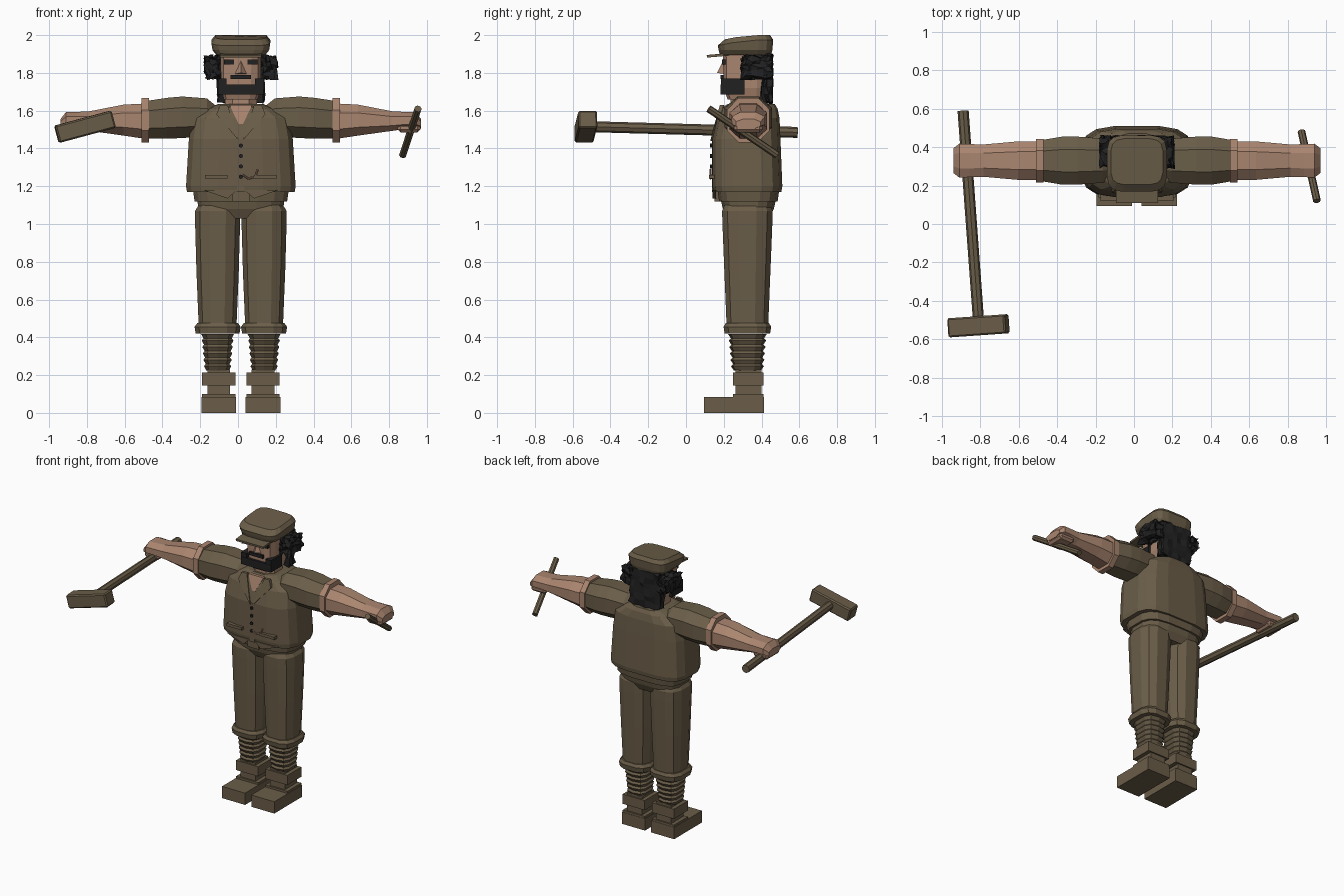
import bpy, bmesh, math, random
from mathutils import Vector, Matrix

random.seed(4)
if "Cube" in bpy.data.objects:
    bpy.data.objects.remove(bpy.data.objects["Cube"], do_unlink=True)

CX, CY = 0.015, 0.33     # body axis


def material(name, rgb):
    m = bpy.data.materials.new(name)
    m.use_nodes = True
    m.diffuse_color = (*rgb, 1)
    m.node_tree.nodes["Principled BSDF"].inputs["Base Color"].default_value = (*rgb, 1)
    return m


BROWN = material("drab brown", (0.145, 0.11, 0.065))
SKIN = material("skin", (0.40, 0.235, 0.16))
BLACK = material("black hair", (0.015, 0.015, 0.016))


def finish(name, bm, mat):
    bmesh.ops.recalc_face_normals(bm, faces=bm.faces)
    me = bpy.data.meshes.new(name)
    bm.to_mesh(me)
    bm.free()
    me.materials.append(mat)
    ob = bpy.data.objects.new(name, me)
    bpy.context.collection.objects.link(ob)
    return ob


def loft(name, mat, rings, n=12, power=2.6, axis="z"):
    """Skin squared-off rings (position, centre a, centre b, radius a, radius b)."""
    outline = []
    for i in range(n):
        a = 2 * math.pi * (i + 0.5) / n
        c, s = math.cos(a), math.sin(a)
        outline.append((math.copysign(abs(c) ** (2 / power), c),
                        math.copysign(abs(s) ** (2 / power), s)))
    k = max(abs(p[0]) for p in outline)
    bm = bmesh.new()
    loops = []
    for t, ca, cb, ra, rb in rings:
        pts = [(ca + ra * u / k, cb + rb * v / k) for u, v in outline]
        loops.append([bm.verts.new((a, b, t) if axis == "z" else (t, a, b)) for a, b in pts])
    for lo, hi in zip(loops, loops[1:]):
        for i in range(n):
            j = (i + 1) % n
            bm.faces.new((lo[i], lo[j], hi[j], hi[i]))
    bm.faces.new(loops[0])
    bm.faces.new(loops[-1])
    return finish(name, bm, mat)


def box(name, mat, x, y, z, bevel=0.0, rot=None):
    """Box from (low, high) pairs."""
    bm = bmesh.new()
    bmesh.ops.create_cube(bm, size=1)
    bmesh.ops.scale(bm, vec=(x[1] - x[0], y[1] - y[0], z[1] - z[0]), verts=bm.verts)
    if bevel:
        bmesh.ops.bevel(bm, geom=bm.edges[:], offset=bevel, segments=1, affect="EDGES")
    if rot:
        bmesh.ops.transform(bm, matrix=rot, verts=bm.verts)
    bmesh.ops.translate(bm, vec=(sum(x) / 2, sum(y) / 2, sum(z) / 2), verts=bm.verts)
    return finish(name, bm, mat)


def rod(name, mat, a, b, r):
    a, b = Vector(a), Vector(b)
    bm = bmesh.new()
    bmesh.ops.create_cone(bm, cap_ends=True, segments=8, radius1=r, radius2=r, depth=(b - a).length)
    m = Matrix.Translation((a + b) / 2) @ (b - a).to_track_quat("Z", "Y").to_matrix().to_4x4()
    bmesh.ops.transform(bm, matrix=m, verts=bm.verts)
    return finish(name, bm, mat)


def chest_y(z):
    return 0.143 if z < 1.45 else 0.143 + (z - 1.45) * 0.28


def plate(name, mat, pts, lift=0.008, depth=0.02):
    """Flat piece lying on the chest front, from (x, z) points."""
    bm = bmesh.new()
    f = [bm.verts.new((CX + x, chest_y(z) - lift, z)) for x, z in pts]
    b = [bm.verts.new((CX + x, chest_y(z) - lift + depth, z)) for x, z in pts]
    bm.faces.new(f)
    bm.faces.new(b)
    for i in range(len(f)):
        j = (i + 1) % len(f)
        bm.faces.new((f[i], f[j], b[j], b[i]))
    return finish(name, bm, mat)


def hair(name, x, y, z, jitter=0.014):
    """Shaggy clump: subdivided box with jittered points."""
    bm = bmesh.new()
    bmesh.ops.create_cube(bm, size=1)
    bmesh.ops.subdivide_edges(bm, edges=bm.edges[:], cuts=5, use_grid_fill=True)
    for v in bm.verts:
        p = [sum(r) / 2 + c * (r[1] - r[0]) for c, r in zip(v.co, (x, y, z))]
        v.co = [c + random.uniform(-jitter, jitter) for c in p]
    return finish(name, bm, BLACK)


# Torso, belt and hips
loft("vest", BROWN, [
    (1.17, CX, 0.325, 0.285, 0.18), (1.2, CX, 0.325, 0.29, 0.185),
    (1.45, CX, 0.32, 0.275, 0.18), (1.56, CX, 0.33, 0.255, 0.165),
    (1.61, CX, 0.335, 0.18, 0.15), (1.635, CX, 0.345, 0.12, 0.125)], n=16, power=3.6)
loft("shirt_hem", BROWN, [
    (1.12, CX, 0.33, 0.245, 0.155), (1.19, CX, 0.33, 0.255, 0.165)], n=16, power=3.4)
loft("trouser_waist", BROWN, [
    (1.03, CX, CY, 0.17, 0.11), (1.08, CX, CY, 0.225, 0.135),
    (1.125, CX, CY, 0.23, 0.145)], n=16, power=3.2)
box("belt_front", BROWN, (CX - 0.045, CX + 0.045), (0.15, 0.2), (1.12, 1.19))

# Open neck, lapels, buttons, pockets and watch chain
plate("shirt_v", BROWN, [(-0.09, 1.62), (0, 1.43), (0.09, 1.62)], 0.004)
plate("neck_skin_v", SKIN, [(-0.06, 1.63), (-0.012, 1.53), (0.012, 1.53), (0.06, 1.63)], 0.01)
plate("button_band", BROWN, [(-0.02, 1.17), (0.02, 1.17), (0.02, 1.45), (-0.02, 1.45)], 0.006)
for z in (1.415, 1.36, 1.305, 1.25):
    rod("button", BLACK, (CX, 0.128, z), (CX, 0.15, z), 0.011)
for s in (-1, 1):
    plate("lapel", BROWN, [(s * 0.01, 1.44), (s * 0.06, 1.5), (s * 0.13, 1.58),
                           (s * 0.11, 1.63), (s * 0.07, 1.63)], 0.014)
    plate("vest_corner", BROWN, [(s * 0.02, 1.18), (s * 0.07, 1.135), (s * 0.2, 1.18)], 0.004)
    plate("pocket", BROWN, [(s * 0.07, 1.24), (s * 0.19, 1.24),
                            (s * 0.19, 1.26), (s * 0.07, 1.26)], 0.022, 0.03)
chain = [(0.01, 1.26), (0.04, 1.24), (0.075, 1.25), (0.09, 1.29)]
for (xa, za), (xb, zb) in zip(chain, chain[1:]):
    rod("watch_chain", SKIN, (CX + xa, 0.13, za), (CX + xb, 0.13, zb), 0.005)

# Neck, head and face
loft("neck", SKIN, [(1.56, CX, 0.32, 0.085, 0.085), (1.72, CX, 0.32, 0.085, 0.085)], n=8)
loft("head", SKIN, [
    (1.66, CX, 0.32, 0.09, 0.1), (1.72, CX, 0.315, 0.105, 0.115),
    (1.92, CX, 0.315, 0.108, 0.12)], n=12, power=4)
bm = bmesh.new()
nose = [bm.verts.new((CX + x, y, z)) for x, y, z in
        ((-0.032, 0.2, 1.795), (0.032, 0.2, 1.795), (0, 0.2, 1.87), (0, 0.165, 1.8))]
for f in ((0, 1, 2), (0, 1, 3), (1, 2, 3), (2, 0, 3)):
    bm.faces.new([nose[i] for i in f])
finish("nose", bm, SKIN)
box("moustache", BLACK, (CX - 0.055, CX + 0.055), (0.182, 0.22), (1.767, 1.79))
box("chin_beard", BLACK, (CX - 0.12, CX + 0.12), (0.182, 0.31), (1.685, 1.738))
for s in (-1, 1):
    x = CX + s * 0.062
    box("eye", BLACK, (x - 0.026, x + 0.026), (0.19, 0.21), (1.845, 1.87))
    xs = sorted((CX + s * 0.075, CX + s * 0.12))
    box("cheek_beard", BLACK, xs, (0.184, 0.31), (1.735, 1.77))
    hair("side_hair", sorted((CX + s * 0.1, CX + s * 0.185)), (0.3, 0.45), (1.775, 1.885))
hair("back_hair", (CX - 0.12, CX + 0.12), (0.4, 0.455), (1.645, 1.9), 0.01)

# Flat cap with a sloping crown and short peak
cap = loft("cap", BROWN, [
    (1.895, CX, 0.315, 0.13, 0.135), (1.92, CX, 0.315, 0.15, 0.142),
    (1.975, CX, 0.315, 0.156, 0.147), (2.0, CX, 0.325, 0.135, 0.12)], n=16, power=4.5)
for v in cap.data.vertices:
    if v.co.z > 1.96 and v.co.y < 0.32:
        v.co.z -= (0.32 - v.co.y) * 0.2
box("cap_peak", BROWN, (CX - 0.11, CX + 0.11), (0.11, 0.23), (1.886, 1.9),
    rot=Matrix.Rotation(math.radians(5), 4, "X"))

# Arms
for s in (-1, 1):
    def limb(name, mat, rings, n=8):
        loft(name, mat, [(CX + s * r[0], CY, *r[1:]) for r in rings], n, 2.3, "x")
    limb("sleeve", BROWN, [
        (0.1, 1.53, 0.08, 0.07), (0.18, 1.565, 0.115, 0.1), (0.31, 1.565, 0.125, 0.11),
        (0.39, 1.56, 0.125, 0.108), (0.49, 1.553, 0.108, 0.1)])
    limb("sleeve_cuff", SKIN, [(0.485, 1.55, 0.113, 0.118), (0.525, 1.55, 0.113, 0.118)])
    limb("forearm", SKIN, [
        (0.52, 1.545, 0.1, 0.092), (0.62, 1.55, 0.1, 0.082), (0.8, 1.545, 0.084, 0.052),
        (0.87, 1.548, 0.086, 0.045), (0.925, 1.548, 0.088, 0.045), (0.955, 1.53, 0.065, 0.025)])
    xs = sorted((CX + s * 0.83, CX + s * 0.95))
    box("curled_fingers", SKIN, xs, (0.255, 0.405), (1.485, 1.53), 0.015)

# Mallet and short stick held in the hands
rod("mallet_handle", BROWN, (-0.89, 0.59, 1.485), (-0.81, -0.5, 1.515), 0.029)
tilt = Matrix.Rotation(math.radians(4), 4, "Z") @ Matrix.Rotation(math.radians(-15), 4, "Y")
box("mallet_head", BROWN, (-0.965, -0.655), (-0.58, -0.48), (1.468, 1.562), 0.008, tilt)
rod("short_stick", BROWN, (0.953, 0.12, 1.61), (0.872, 0.482, 1.365), 0.02)

# Legs, ribbed socks and boots
for s in (-1, 1):
    x = CX + s * 0.123
    loft("trouser_leg", BROWN, [
        (0.46, x, 0.325, 0.1, 0.11), (0.75, x, 0.325, 0.112, 0.122),
        (1.0, x, 0.325, 0.119, 0.132), (1.07, x, 0.325, 0.119, 0.134),
        (1.1, x, 0.325, 0.1, 0.12)], n=12)
    loft("trouser_cuff", BROWN, [
        (0.42, x, 0.325, 0.116, 0.12), (0.455, x, 0.325, 0.122, 0.126),
        (0.475, x, 0.325, 0.108, 0.115)], n=12, power=3)
    ribs = []
    for i in range(6):
        z, w = 0.225 + i * 0.034, 0.06 + i * 0.003
        ribs += [(z, x, 0.325, w, w + 0.01), (z + 0.022, x, 0.325, w + 0.012, w + 0.024)]
    loft("sock", BROWN, ribs, n=10, power=3)
    bx = CX + s * 0.117
    box("boot_top", BROWN, (bx - 0.088, bx + 0.088), (0.25, 0.41), (0.145, 0.215))
    box("boot_ankle", BROWN, (bx - 0.06, bx + 0.06), (0.262, 0.4), (0.08, 0.23))
    box("boot_heel", BROWN, (bx - 0.088, bx + 0.088), (0.25, 0.41), (0, 0.1))
    box("boot_foot", BROWN, (bx - 0.092, bx + 0.092), (0.095, 0.412), (0, 0.085))
